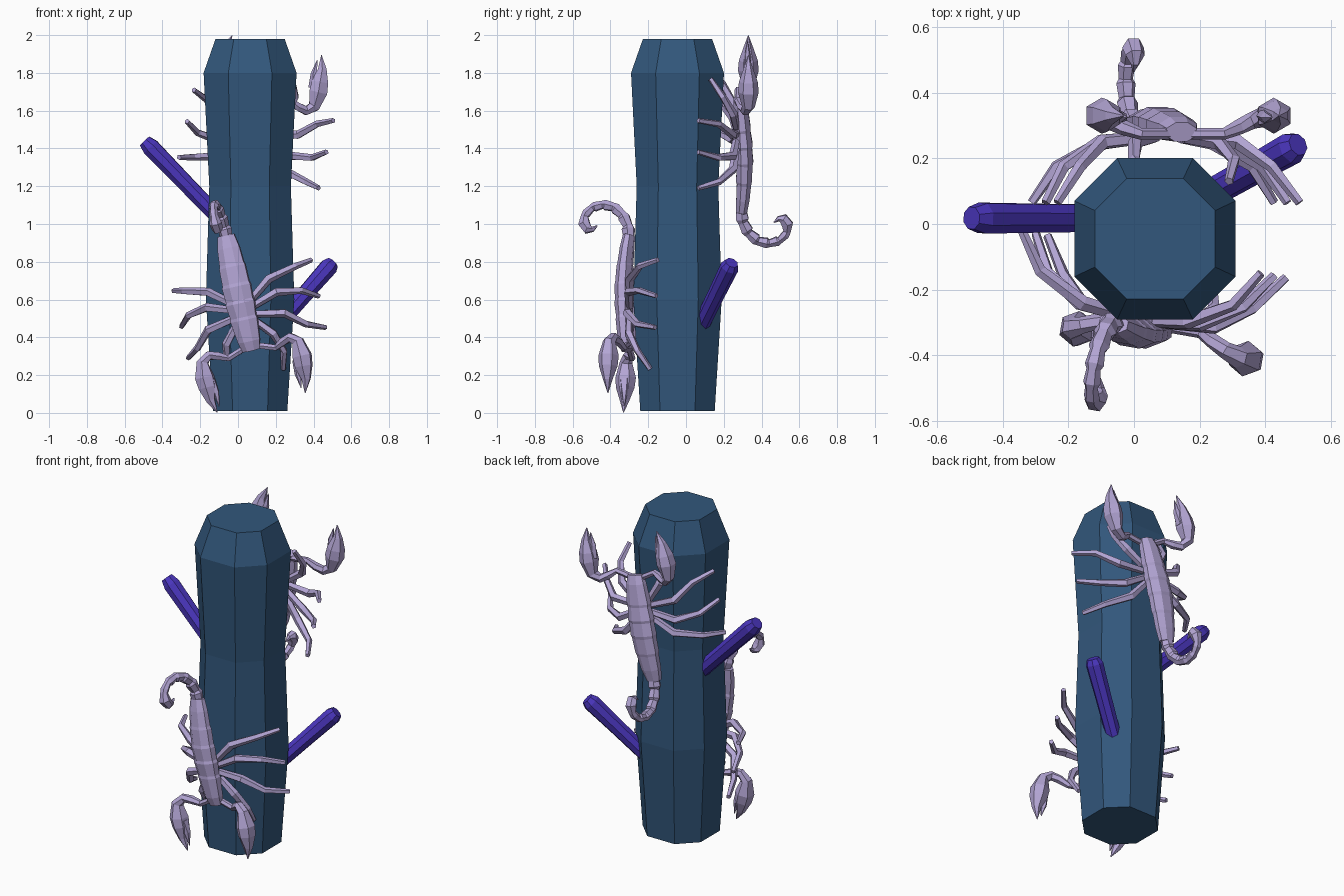
import bpy, bmesh, math
from mathutils import Matrix, Vector

if "Cube" in bpy.data.objects:
    bpy.data.objects.remove(bpy.data.objects["Cube"])


def material(name, rgb):
    m = bpy.data.materials.new(name)
    m.diffuse_color = (*rgb, 1)
    m.use_nodes = True
    m.node_tree.nodes["Principled BSDF"].inputs["Base Color"].default_value = m.diffuse_color
    return m


BARK = material("dark blue", (0.032, 0.095, 0.2))
TWIG = material("violet", (0.07, 0.037, 0.52))
SHELL = material("pale lilac", (0.45, 0.376, 0.66))


def skin(bm, rings):
    """Join rings of points into a closed, capped surface."""
    rings = [[bm.verts.new(p) for p in r] for r in rings]
    n = len(rings[0])
    for a, b in zip(rings, rings[1:]):
        for i in range(n):
            j = (i + 1) % n
            bm.faces.new((a[i], a[j], b[j], b[i]))
    bm.faces.new(rings[0][::-1])
    bm.faces.new(rings[-1])


def tube(bm, pts, sides, ref):
    """Tube along (x, y, z, half_width, half_height) points."""
    ps = [Vector(p[:3]) for p in pts]
    rings = []
    for i, p in enumerate(ps):
        t = (ps[min(i + 1, len(ps) - 1)] - ps[max(i - 1, 0)]).normalized()
        side = Vector(ref).cross(t).normalized()
        up = t.cross(side)
        w, h = pts[i][3], pts[i][-1]
        rings.append([p + side * w * math.cos(a) + up * h * math.sin(a)
                      for a in (2 * math.pi * (k + 0.5) / sides for k in range(sides))])
    skin(bm, rings)


def mesh_of(bm, name, mat):
    bmesh.ops.recalc_face_normals(bm, faces=bm.faces)
    me = bpy.data.meshes.new(name)
    bm.to_mesh(me)
    bm.free()
    me.materials.append(mat)
    return me


def place(name, me, matrix=Matrix()):
    ob = bpy.data.objects.new(name, me)
    ob.matrix_world = matrix
    bpy.context.collection.objects.link(ob)


# Eight-sided trunk
bm = bmesh.new()
rings = []
for z, h in ((0.01, 0.197), (0.6, 0.234), (1.2, 0.216), (1.8, 0.246), (1.98, 0.183)):
    c = h * 0.47
    corners = ((h, -c), (h, c), (c, h), (-c, h), (-h, c), (-h, -c), (-c, -h), (c, -h))
    rings.append([(0.064 + x, -0.045 + y, z) for x, y in corners])
skin(bm, rings)
place("trunk", mesh_of(bm, "trunk", BARK))

# Two branch stubs, slightly thicker towards a bevelled end
for name, a, b in (("left_branch", (-0.03, 0.018, 0.96), (-0.495, 0.018, 1.44)),
                   ("right_branch", (0.22, 0.085, 0.475), (0.5, 0.242, 0.795))):
    a, b = Vector(a), Vector(b)
    bm = bmesh.new()
    tube(bm, [(*a.lerp(b, f), r) for f, r in
              ((0, 0.044), (0.5, 0.046), (0.93, 0.05), (1, 0.036))], 8, (0, 1, 0.1))
    place(name, mesh_of(bm, name, TWIG))

# Scorpion in local axes: x = sideways, y = towards tail, z = away from trunk
OUT = (0, 0, 1)

# Body with stepped plates
bm = bmesh.new()
tube(bm, [(0, -0.02, 0.295, 0.05, 0.032), (0, 0.03, 0.305, 0.064, 0.04),
          (0, 0.145, 0.315, 0.078, 0.046), (0, 0.16, 0.317, 0.074, 0.042),
          (0, 0.235, 0.322, 0.084, 0.05), (0, 0.25, 0.322, 0.079, 0.046),
          (0, 0.325, 0.325, 0.083, 0.05), (0, 0.34, 0.325, 0.078, 0.046),
          (0, 0.43, 0.322, 0.076, 0.045), (0, 0.445, 0.322, 0.071, 0.041),
          (0, 0.53, 0.316, 0.064, 0.038), (0, 0.6, 0.308, 0.048, 0.032)], 8, OUT)
body = mesh_of(bm, "scorpion_body", SHELL)

# Tail: knuckled segments, then bulb and sting
bm = bmesh.new()
joints = [(0.58, 0.307), (0.65, 0.315), (0.71, 0.345), (0.755, 0.395),
          (0.768, 0.455), (0.753, 0.51), (0.715, 0.548)]
pts = []
for i, (a, b) in enumerate(zip(joints, joints[1:])):
    r = 0.036 - i * 0.0025
    for f, k in ((0.05, 0.85), (0.8, 1.05)):
        pts.append((0, a[0] + (b[0] - a[0]) * f, a[1] + (b[1] - a[1]) * f, r * k))
pts += [(0, 0.705, 0.55, 0.022), (0, 0.665, 0.552, 0.034), (0, 0.635, 0.53, 0.03),
        (0, 0.635, 0.505, 0.015), (0, 0.655, 0.48, 0.003)]
tube(bm, pts, 6, (1, 0, 0))
tail = mesh_of(bm, "scorpion_tail", SHELL)

# Four pairs of legs: root, knee, shin, tip
LEGS = (((0.05, 0.24, 0.28), (0.165, 0.33, 0.265), (0.305, 0.367, 0.19), (0.378, 0.385, 0.08)),
        ((0.05, 0.205, 0.28), (0.19, 0.253, 0.265), (0.31, 0.236, 0.19), (0.378, 0.19, 0.08)),
        ((0.05, 0.165, 0.28), (0.21, 0.135, 0.265), (0.3, 0.055, 0.19), (0.378, 0.02, 0.08)),
        ((0.05, 0.13, 0.28), (0.13, 0.04, 0.265), (0.156, -0.06, 0.21), (0.12, -0.15, 0.145)))
bm = bmesh.new()
for sgn in (1, -1):
    for leg in LEGS:
        tube(bm, [(sgn * x, y, z, r) for (x, y, z), r in
                  zip(leg, (0.02, 0.024, 0.019, 0.014))], 5, OUT)
legs = mesh_of(bm, "scorpion_legs", SHELL)

# Pair of pincers: arm, fat hand with long finger, thin inner finger
HAND = [(0.03, 0.0, 0.29, 0.018), (0.13, -0.035, 0.29, 0.018), (0.18, -0.012, 0.31, 0.024),
        (0.225, 0.0, 0.33, 0.026), (0.262, -0.03, 0.345, 0.034), (0.268, -0.11, 0.345, 0.055),
        (0.265, -0.165, 0.345, 0.05), (0.262, -0.235, 0.345, 0.026), (0.242, -0.305, 0.345, 0.002)]
FINGER = [(0.24, -0.13, 0.345, 0.03), (0.225, -0.2, 0.34, 0.018), (0.226, -0.275, 0.34, 0.002)]
bm = bmesh.new()
for sgn in (1, -1):
    for path, n in ((HAND, 6), (FINGER, 5)):
        tube(bm, [(sgn * x, *rest) for x, *rest in path], n, OUT)
pincers = mesh_of(bm, "scorpion_pincers", SHELL)

# One scorpion crawls down the front, its twin crawls up the back
base = Matrix(((0.977, -0.215, 0, 0.12), (0, 0, -1, 0), (0.215, 0.977, 0, 0.352), (0, 0, 0, 1)))
spots = {"front": Matrix.Rotation(math.radians(-10), 4, 'Z') @ base,
         "back": Matrix.Translation((0.02, -0.015, 2)) @ Matrix.Rotation(math.pi, 4, 'X') @ base}
for where, m in spots.items():
    for part, me in (("body", body), ("tail", tail), ("legs", legs), ("pincers", pincers)):
        place(f"{where}_scorpion_{part}", me, m)
